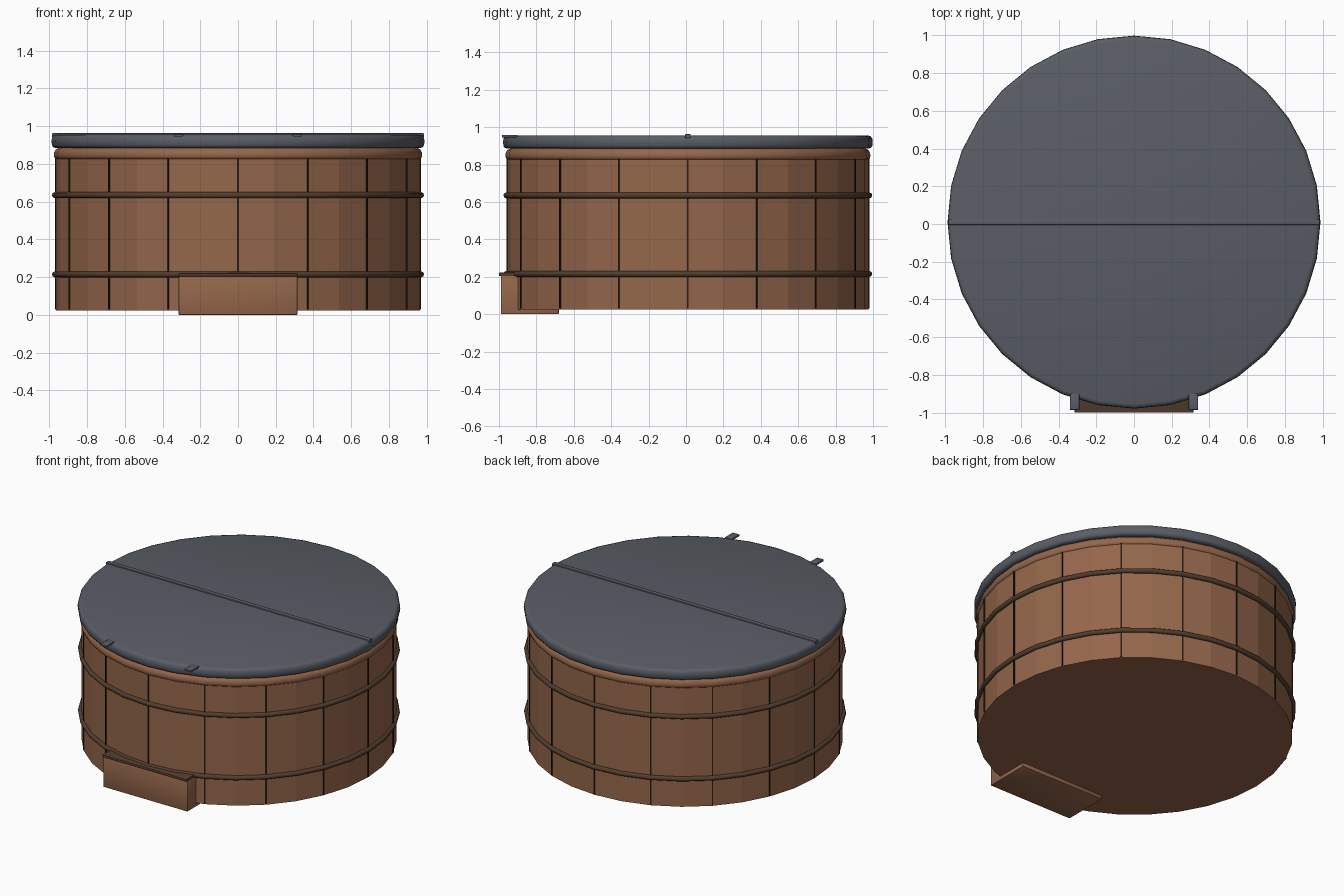
import bpy, bmesh, math
from mathutils import Matrix

if "Cube" in bpy.data.objects:
    bpy.data.objects.remove(bpy.data.objects["Cube"])

CY = 0.01      # tub centre in y
SIDES = 32


def mat(name, r, g, b):
    m = bpy.data.materials.new(name)
    m.diffuse_color = (r, g, b, 1)
    m.use_nodes = True
    m.node_tree.nodes["Principled BSDF"].inputs["Base Color"].default_value = m.diffuse_color
    return m


WOOD = mat("wood", 0.30, 0.135, 0.07)
BAND = mat("dark_band", 0.085, 0.048, 0.027)
GROOVE = mat("groove", 0.02, 0.012, 0.008)
COVER = mat("cover_vinyl", 0.10, 0.11, 0.13)


def finish(name, bm, material, smooth=None):
    bmesh.ops.recalc_face_normals(bm, faces=bm.faces)
    me = bpy.data.meshes.new(name)
    bm.to_mesh(me)
    bm.free()
    me.materials.append(material)
    ob = bpy.data.objects.new(name, me)
    bpy.context.collection.objects.link(ob)
    if smooth:
        bpy.ops.object.select_all(action='DESELECT')
        ob.select_set(True)
        bpy.context.view_layer.objects.active = ob
        bpy.ops.object.shade_smooth_by_angle(angle=math.radians(smooth))
    return ob


def lathe(name, profile, material, closed=False, smooth=None):
    """Revolve (radius, z) points; open profiles get flat caps."""
    bm = bmesh.new()
    rings = []
    for r, z in profile:
        rings.append([bm.verts.new((r * math.cos(a), CY + r * math.sin(a), z))
                      for a in (2 * math.pi * i / SIDES for i in range(SIDES))])
    pairs = list(zip(rings, rings[1:]))
    if closed:
        pairs.append((rings[-1], rings[0]))
    for a, b in pairs:
        for i in range(SIDES):
            j = (i + 1) % SIDES
            bm.faces.new((a[i], a[j], b[j], b[i]))
    if not closed:
        bm.faces.new(rings[0])
        bm.faces.new(rings[-1])
    return finish(name, bm, material, smooth)


def box(name, lo, hi, material, bevel=0):
    bm = bmesh.new()
    size = [h - l for l, h in zip(lo, hi)]
    mid = [(h + l) / 2 for l, h in zip(lo, hi)]
    bmesh.ops.create_cube(bm, size=1, matrix=Matrix.Translation(mid) @ Matrix.Diagonal((*size, 1)))
    if bevel:
        bmesh.ops.bevel(bm, geom=bm.edges[:], offset=bevel, segments=2, profile=0.5, affect='EDGES')
    return finish(name, bm, material, 40 if bevel else None)


def circle(r, z, minor, n=8):
    return [(r + minor * math.cos(2 * math.pi * i / n), z + minor * math.sin(2 * math.pi * i / n))
            for i in range(n)]


# Faceted tub wall
lathe("tub_body", [(0.965, 0.025), (0.965, 0.86)], WOOD)

# Dark joints between the sixteen staves
bm = bmesh.new()
for i in range(16):
    m = (Matrix.Translation((0, CY, 0)) @ Matrix.Rotation(i * math.pi / 8, 4, 'Z')
         @ Matrix.Translation((0.964, 0, 0.43)) @ Matrix.Diagonal((0.012, 0.008, 0.80, 1)))
    bmesh.ops.create_cube(bm, size=1, matrix=m)
finish("stave_joints", bm, GROOVE)

# Hoops
for name, z in (("lower_hoop", 0.215), ("upper_hoop", 0.635)):
    lathe(name, circle(0.97, z, 0.016), BAND, closed=True, smooth=60)

# Rounded wooden rim
lathe("rim", [(0.90, 0.825), (0.962, 0.825), (0.972, 0.832), (0.976, 0.845), (0.974, 0.862),
              (0.965, 0.878), (0.95, 0.885), (0.90, 0.885)], WOOD, closed=True, smooth=50)

# Padded cover with rounded edges
lathe("cover", [(0.965, 0.885), (0.979, 0.889), (0.986, 0.90), (0.988, 0.92), (0.986, 0.938),
                (0.979, 0.95), (0.965, 0.955)], COVER, smooth=50)

# Fold seam and strap tabs on the cover
box("cover_seam", (-0.985, CY - 0.015, 0.94), (0.985, CY + 0.015, 0.963), COVER, 0.004)
for side, x in (("left", -0.315), ("right", 0.315)):
    box(side + "_strap_tab", (x - 0.025, -0.985, 0.945), (x + 0.025, -0.90, 0.958), COVER, 0.003)

# Entry step with tread
box("step", (-0.315, -0.99, 0), (0.315, -0.68, 0.206), WOOD, 0.004)
box("step_tread", (-0.315, -1.0, 0.204), (0.315, -0.69, 0.222), BAND, 0.004)
